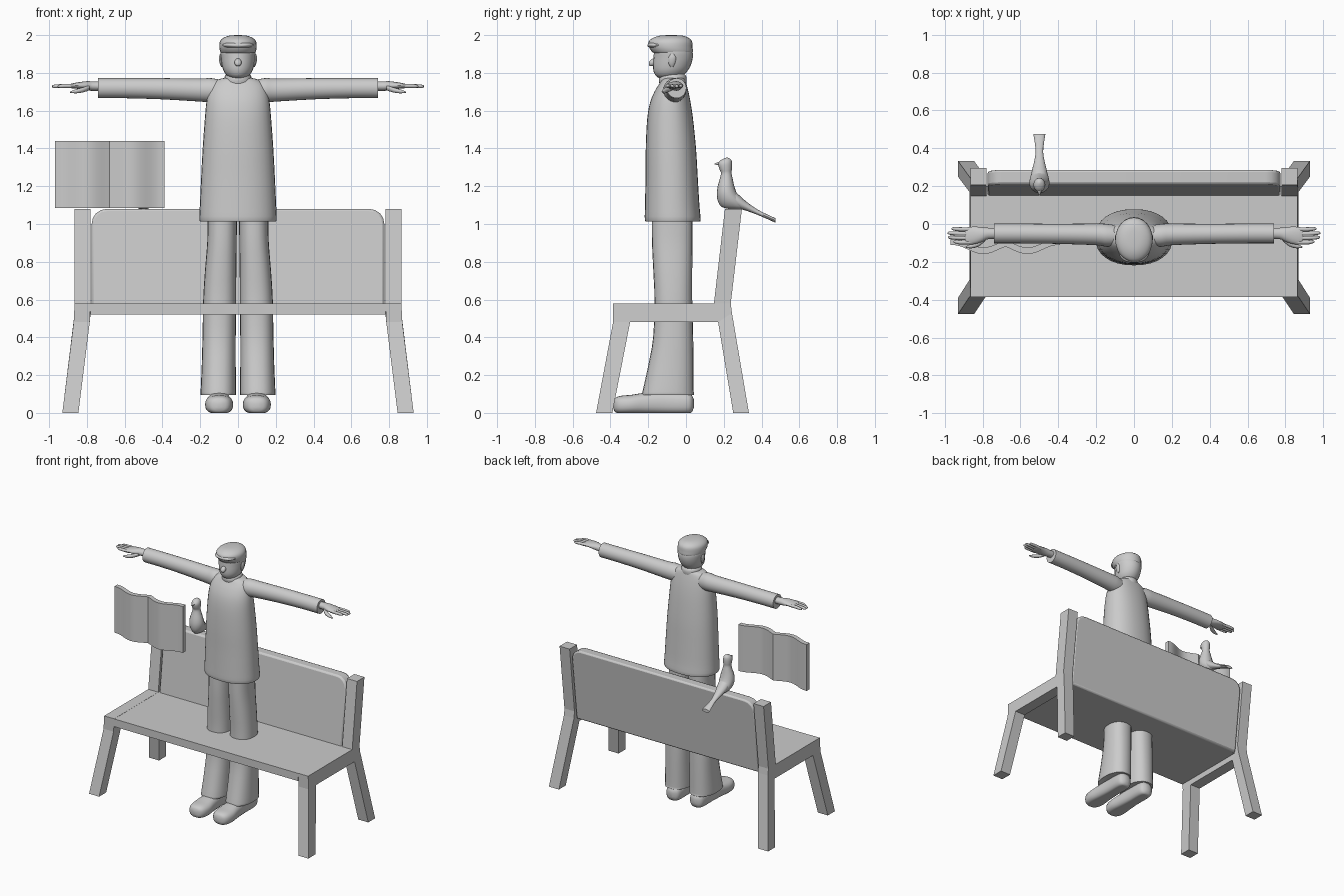
import bpy, bmesh, math
from mathutils import Vector

grey = bpy.data.materials.new("plain_grey")
grey.diffuse_color = (0.6, 0.6, 0.6, 1)


def finish(name, bm, smooth=None, mirror=False):
    bmesh.ops.recalc_face_normals(bm, faces=bm.faces[:])
    me = bpy.data.meshes.new(name)
    bm.to_mesh(me)
    bm.free()
    me.materials.append(grey)
    ob = bpy.data.objects.new(name, me)
    bpy.context.collection.objects.link(ob)
    if smooth:
        bpy.ops.object.select_all(action='DESELECT')
        ob.select_set(True)
        bpy.context.view_layer.objects.active = ob
        bpy.ops.object.shade_smooth_by_angle(angle=math.radians(smooth))
    if mirror:
        ob.modifiers.new("mirror", 'MIRROR').use_mirror_merge = False
    return ob


def resample(rows, n):
    """Smooth in-between rows through the given ones."""
    out = []
    for i in range(len(rows) - 1):
        p = [rows[max(0, min(len(rows) - 1, i + k))] for k in (-1, 0, 1, 2)]
        for s in range(n):
            t = s / n
            out.append([0.5 * (2 * b + (c - a) * t + (2 * a - 5 * b + 4 * c - d) * t * t
                               + (3 * b - a - 3 * c + d) * t ** 3) for a, b, c, d in zip(*p)])
    return out + [rows[-1]]


def loft(name, axis, rows, sides=24, n=3, power=1.0, mirror=False, smooth=50):
    """Rows of (position, centre u, centre v, radius u, radius v) along an axis."""
    bm = bmesh.new()
    rings = []
    for t, cu, cv, ru, rv in resample(rows, n):
        ring = []
        for k in range(sides):
            a = 2 * math.pi * k / sides
            c, s = math.cos(a), math.sin(a)
            u = cu + max(ru, .001) * math.copysign(abs(c) ** power, c)
            v = cv + max(rv, .001) * math.copysign(abs(s) ** power, s)
            ring.append(bm.verts.new({'x': (t, u, v), 'y': (u, t, v), 'z': (u, v, t)}[axis]))
        rings.append(ring)
    for a, b in zip(rings, rings[1:]):
        for k in range(sides):
            j = (k + 1) % sides
            bm.faces.new((a[k], a[j], b[j], b[k]))
    bm.faces.new(rings[0])
    bm.faces.new(rings[-1])
    return finish(name, bm, smooth, mirror)


def prism(name, outline, lo, hi, place, smooth=None, mirror=False, bevel=0):
    """Extrude a 2D outline; place(u, v, w) gives the point in space."""
    bm = bmesh.new()
    ends = [[bm.verts.new(place(u, v, w)) for u, v in outline] for w in (lo, hi)]
    for e in ends:
        bm.faces.new(e)
    for k in range(len(outline)):
        j = (k + 1) % len(outline)
        bm.faces.new((ends[0][k], ends[0][j], ends[1][j], ends[1][k]))
    ob = finish(name, bm, smooth, mirror)
    if bevel:
        mod = ob.modifiers.new("bevel", 'BEVEL')
        mod.width, mod.segments = bevel, 2
    return ob


# Bench: side frames with splayed legs
def splay(y, z, x):
    return (x + 0.065 * max(0, 0.52 - z) / 0.52, y, z)


frame_parts = {
    "bench_front_leg": [(-.476, 0), (-.39, 0), (-.296, .48), (-.386, .48)],
    "bench_back_leg": [(.25, 0), (.333, 0), (.243, .53), (.17, .48)],
    "bench_rail": [(-.386, .48), (.17, .48), (.243, .53), (.237, .58), (-.386, .58)],
    "bench_post": [(.148, .58), (.237, .58), (.296, 1.08), (.206, 1.08)],
}
for part, outline in frame_parts.items():
    prism(part, outline, .78, .865, splay, mirror=True)

# Bench seat and backrest
prism("bench_seat", [(-.386, .52), (.2, .52), (.2, .579), (-.386, .579)], -.78, .78,
      lambda y, z, x: (x, y, z))
arc = [(.695 + .08 * math.cos(a), 1.0 + .08 * math.sin(a))
       for a in (math.pi / 2 * k / 4 for k in range(5))]
back_outline = [(-.775, .52), (.775, .52)] + arc + [(-x, z) for x, z in reversed(arc)]
prism("bench_backrest", back_outline, .15, .228,
      lambda x, z, y: (x, y + .116 * (z - .57), z), smooth=35, bevel=.012)

# Open book
wave = []
for k in range(25):
    x = -.97 + .58 * k / 24
    wave.append((x, -.135 - .024 * math.sin(2 * math.pi * abs(x + .68) / .29 * .9 - .7)))
prism("open_book", wave + [(x, y + .035) for x, y in reversed(wave)], 1.085, 1.44,
      lambda x, y, z: (x, y, z), smooth=35)

# Bird on the backrest
loft("bird_body", 'z', [
    (1.078, -.5, .27, .008, .035), (1.09, -.5, .255, .03, .065), (1.12, -.5, .235, .048, .066),
    (1.16, -.5, .217, .054, .054), (1.20, -.5, .212, .048, .044), (1.24, -.5, .213, .035, .034),
    (1.27, -.5, .213, .028, .028), (1.29, -.5, .21, .03, .033), (1.32, -.5, .207, .031, .037),
    (1.34, -.5, .213, .022, .026), (1.351, -.5, .217, .004, .005)], sides=16)
loft("bird_beak", 'y', [(.15, -.5, 1.316, .002, .002), (.165, -.5, 1.32, .008, .007),
                        (.19, -.5, 1.32, .018, .014)], sides=10, n=2)
loft("bird_tail", 'y', [(.22, -.5, 1.165, .04, .035), (.27, -.5, 1.125, .042, .038),
                        (.32, -.5, 1.094, .03, .024), (.38, -.5, 1.062, .02, .014),
                        (.44, -.5, 1.034, .026, .012), (.475, -.5, 1.018, .032, .012)],
     sides=12)

# Coat
loft("coat", 'z', [
    (1.015, 0, -.07, .195, .138), (1.022, 0, -.07, .205, .148), (1.1, 0, -.073, .202, .144),
    (1.25, 0, -.076, .195, .138), (1.4, 0, -.08, .187, .133), (1.55, 0, -.084, .176, .122),
    (1.64, 0, -.083, .168, .108), (1.7, 0, -.077, .157, .09), (1.74, 0, -.07, .14, .073),
    (1.765, 0, -.066, .105, .062), (1.775, 0, -.064, .06, .055)], sides=32, power=.9)
loft("collar", 'z', [(1.74, 0, -.07, .08, .07), (1.765, 0, -.07, .073, .074),
                     (1.785, 0, -.068, .068, .068), (1.80, 0, -.066, .05, .05)])

# Sleeves and hands
loft("sleeve", 'x', [(.05, -.065, 1.70, .05, .055), (.14, -.06, 1.708, .06, .064),
                     (.2, -.055, 1.709, .057, .061), (.4, -.052, 1.716, .053, .056),
                     (.6, -.05, 1.719, .052, .053), (.74, -.05, 1.719, .052, .053)], mirror=True)
loft("hand", 'x', [(.7, -.05, 1.73, .028, .024), (.77, -.05, 1.73, .03, .025),
                   (.8, -.055, 1.732, .038, .024), (.84, -.06, 1.733, .046, .018),
                   (.88, -.063, 1.731, .046, .013), (.893, -.063, 1.731, .04, .008)],
     sides=16, mirror=True)
for name, y, tip in (("index", -.097, .955), ("middle", -.074, .983),
                     ("ring", -.051, .985), ("little", -.028, .965)):
    loft(name + "_finger", 'x', [(.86, y, 1.731, .01, .011), (.92, y, 1.731, .011, .011),
                                 (tip - .012, y + .003, 1.729, .009, .009),
                                 (tip, y + .003, 1.728, .003, .003)],
         sides=10, n=2, mirror=True)
loft("thumb", 'x', [(.785, -.075, 1.722, .014, .014), (.82, -.102, 1.71, .016, .014),
                    (.86, -.117, 1.702, .012, .011), (.89, -.122, 1.698, .003, .003)],
     sides=10, n=2, mirror=True)

# Head with nose, ears and flat cap
loft("head", 'z', [
    (1.768, 0, -.085, .03, .05), (1.785, 0, -.088, .058, .072), (1.81, 0, -.082, .076, .09),
    (1.84, 0, -.075, .085, .1), (1.88, 0, -.068, .091, .104), (1.92, 0, -.068, .093, .1),
    (1.96, 0, -.075, .075, .08)])
loft("nose", 'y', [(-.197, 0, 1.848, .004, .004), (-.192, 0, 1.85, .014, .014),
                   (-.178, 0, 1.855, .019, .02), (-.15, 0, 1.86, .014, .022)], sides=14)
loft("ear", 'z', [(1.83, .085, -.075, .003, .006), (1.85, .089, -.075, .008, .017),
                  (1.88, .093, -.073, .008, .02), (1.9, .093, -.073, .003, .008)],
     sides=12, mirror=True)
loft("cap", 'z', [
    (1.905, 0, -.07, .088, .1), (1.912, 0, -.072, .094, .108), (1.935, 0, -.08, .099, .115),
    (1.965, 0, -.083, .096, .115), (1.985, 0, -.08, .078, .095), (1.997, 0, -.078, .045, .06),
    (2.0, 0, -.078, .006, .008)])
loft("cap_brim", 'y', [(-.203, 0, 1.945, .02, .004), (-.195, 0, 1.947, .05, .012),
                       (-.17, 0, 1.947, .075, .02), (-.12, 0, 1.945, .09, .022)])

# Trousers and shoes
loft("trouser_leg", 'z', [
    (.095, .104, -.095, .093, .138), (.11, .104, -.095, .094, .136), (.25, .102, -.08, .09, .12),
    (.4, .1, -.068, .088, .106), (.6, .097, -.067, .087, .1), (.75, .092, -.07, .083, .103),
    (.9, .085, -.073, .078, .107), (1.03, .083, -.073, .077, .108)], power=.85, mirror=True)
shoe = loft("shoe", 'y', [
    (-.385, .1, .045, .012, .012), (-.375, .1, .047, .045, .035), (-.345, .1, .048, .066, .046),
    (-.29, .1, .05, .074, .049), (-.22, .1, .055, .066, .054), (-.12, .1, .058, .058, .058),
    (-.02, .1, .056, .058, .056), (.025, .1, .055, .048, .048), (.042, .1, .055, .015, .02)],
    power=.8, mirror=True)
for v in shoe.data.vertices:
    # flat sole
    v.co.z = max(0.0, (v.co.z - .008) * 1.05)
